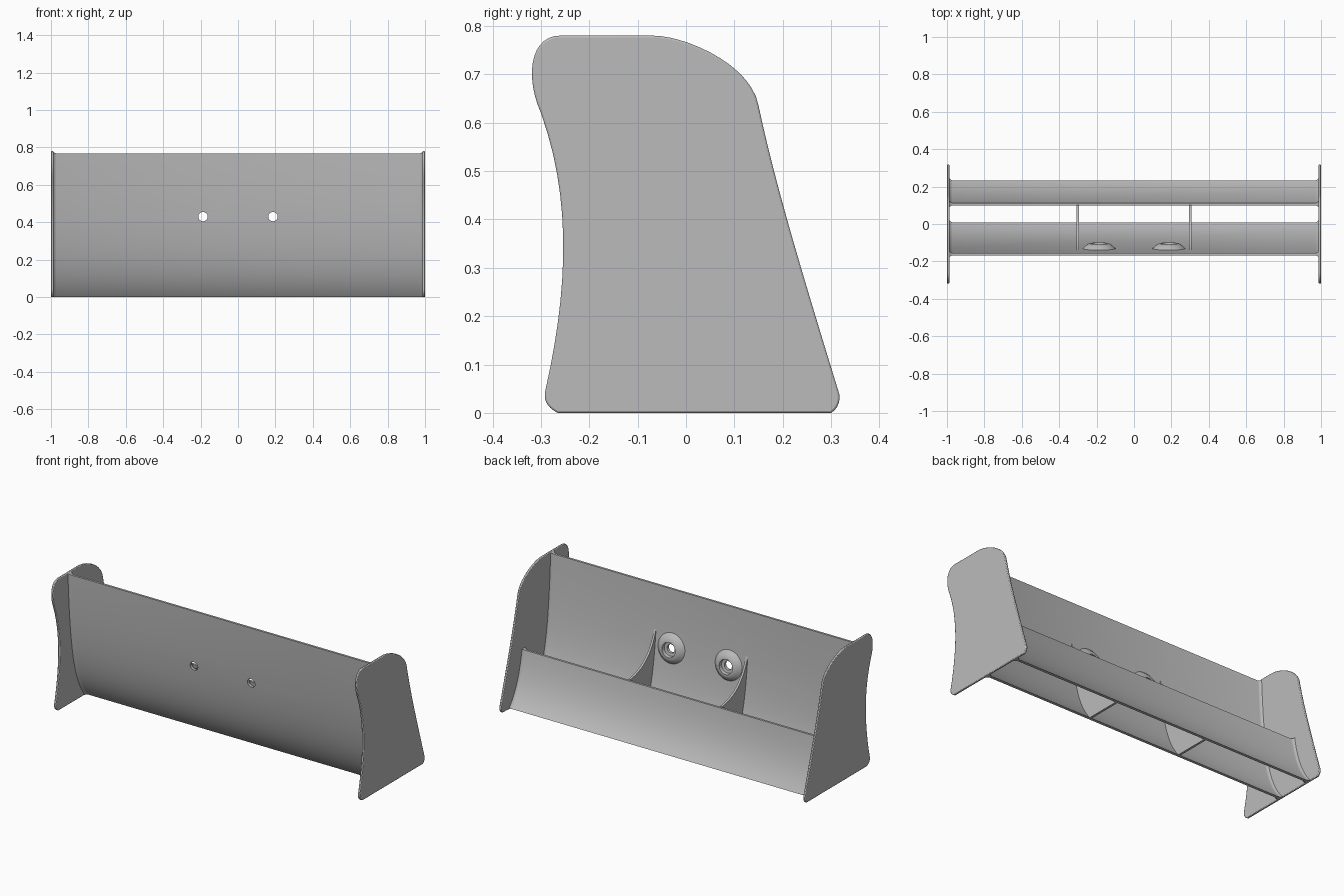
import bpy, bmesh, math
from mathutils import Vector
from mathutils.geometry import interpolate_bezier

if "Cube" in bpy.data.objects:
    bpy.data.objects.remove(bpy.data.objects["Cube"], do_unlink=True)

# Single plain grey plastic
grey = bpy.data.materials.new("light grey plastic")
grey.use_nodes = True
grey.diffuse_color = (0.5, 0.5, 0.5, 1)
grey.node_tree.nodes["Principled BSDF"].inputs["Base Color"].default_value = (0.5, 0.5, 0.5, 1)

THICK = 0.013


def bezier(a, b, c, d, n=12):
    """Sample a 2D cubic curve."""
    pts = interpolate_bezier(*[Vector((p[0], p[1], 0)) for p in (a, b, c, d)], n)
    return [(p.x, p.y) for p in pts]


def finish(bm, name, angle=35):
    bmesh.ops.recalc_face_normals(bm, faces=bm.faces)
    mesh = bpy.data.meshes.new(name)
    bm.to_mesh(mesh)
    bm.free()
    mesh.materials.append(grey)
    ob = bpy.data.objects.new(name, mesh)
    bpy.context.collection.objects.link(ob)
    smooth(ob, angle)
    return ob


def smooth(ob, angle=35):
    bpy.ops.object.select_all(action='DESELECT')
    ob.select_set(True)
    bpy.context.view_layer.objects.active = ob
    bpy.ops.object.shade_smooth_by_angle(angle=math.radians(angle))


def loft(rings, closed=False):
    """Skin rings of points; cap the ends unless the loft closes on itself."""
    bm = bmesh.new()
    loops = [[bm.verts.new(p) for p in r] for r in rings]
    pairs = list(zip(loops, loops[1:]))
    if closed:
        pairs.append((loops[-1], loops[0]))
    for a, b in pairs:
        for i in range(len(a)):
            j = (i + 1) % len(a)
            bm.faces.new((a[i], a[j], b[j], b[i]))
    if not closed:
        bm.faces.new(loops[0])
        bm.faces.new(loops[-1])
    return bm


def slab(name, outline, x0, x1):
    return finish(loft([[(x, y, z) for y, z in outline] for x in (x0, x1)]), name)


# Centre line shared by both blades
CURVE = bezier((0, 0), (-0.10, 0.12), (-0.14, 0.30), (-0.162, 0.768), 40)


def blade_section(line, extra):
    """Closed y-z section around a centre line, thickened by extra."""
    back, front = [], []
    for i, (y, z) in enumerate(line):
        a, b = line[max(i - 1, 0)], line[min(i + 1, len(line) - 1)]
        slope = (b[0] - a[0]) / (b[1] - a[1])
        half = (THICK / 2 + extra) * math.sqrt(1 + slope * slope)
        if i == len(line) - 1:
            z += extra * 0.8
        back.append((y + half, z))
        front.append((y - half, z))
    return back + front[::-1]


def blade(name, line):
    # Ends flare out into fillets against the end plates
    flare = [(0.99, 0.013), (0.983, 0.006), (0.977, 0.002), (0.971, 0)]
    stations = [(-x, e) for x, e in flare] + flare[::-1]
    return finish(loft([[(x, y, z) for y, z in blade_section(line, e)]
                        for x, e in stations]), name)


main_blade = blade("main_blade", CURVE)
rear_line = [(y + 0.225, z) for y, z in CURVE if z < 0.315]
blade("rear_blade", rear_line)

# Mounting holes and the bosses round them
HOLE_X, HOLE_Z, HOLE_R = 0.187, 0.43, 0.025


def lathe_y(profile, cx, n=40):
    """Spin (radius, y) about a y axis, sheared to follow the blade."""
    rings = []
    for k in range(n):
        a = math.tau * k / n
        rings.append([(cx + r * math.cos(a), y - 0.1 * r * math.sin(a),
                       HOLE_Z + r * math.sin(a)) for r, y in profile])
    return loft(rings, closed=True)


for side, label in ((1, "left"), (-1, "right")):
    cx = side * HOLE_X
    bpy.ops.mesh.primitive_cylinder_add(vertices=40, radius=HOLE_R, depth=0.3,
                                        location=(cx, -0.13, HOLE_Z),
                                        rotation=(math.pi / 2, 0, 0))
    cutter = bpy.context.object
    cutter.name = "hole_cutter"
    cutter.hide_render = True
    cut = main_blade.modifiers.new("hole", 'BOOLEAN')
    cut.object = cutter
    cut.operation = 'DIFFERENCE'
    cut.solver = 'EXACT'
    bpy.context.view_layer.objects.active = main_blade
    bpy.ops.object.modifier_apply(modifier="hole")
    bpy.data.objects.remove(cutter, do_unlink=True)
    boss = [(HOLE_R, -0.134), (HOLE_R, -0.126), (0.041, -0.124), (0.043, -0.104),
            (0.052, -0.104), (0.07, -0.114), (0.088, -0.131)]
    finish(lathe_y(boss, cx), label + "_mount_boss")
smooth(main_blade)

# Stays joining the blades, with a swept upper edge
stay = [p for p in CURVE if p[1] < 0.51]
stay += bezier((-0.145, 0.53), (-0.105, 0.38), (-0.02, 0.32), (0.10, 0.305), 14)
stay += [p for p in rear_line[::-1] if p[1] < 0.3]
for side, label in ((1, "left"), (-1, "right")):
    slab(label + "_stay", stay, side * 0.3 - THICK / 2, side * 0.3 + THICK / 2)

# End plates
segments = [
    ((-0.265, 0), (-0.285, 0.01), (-0.297, 0.025), (-0.29, 0.05)),
    ((-0.29, 0.05), (-0.245, 0.25), (-0.235, 0.44), (-0.30, 0.62)),
    ((-0.30, 0.62), (-0.335, 0.70), (-0.32, 0.78), (-0.26, 0.78)),
    ((-0.07, 0.78), (0.0, 0.78), (0.135, 0.72), (0.15, 0.635)),
    ((0.15, 0.635), (0.185, 0.47), (0.24, 0.29), (0.315, 0.045)),
    ((0.315, 0.045), (0.321, 0.03), (0.316, 0.01), (0.30, 0)),
]
outline = []
for s in segments:
    outline += [p for p in bezier(*s, 14) if not outline or
                math.dist(p, outline[-1]) > 1e-4]
for side, label in ((1, "left"), (-1, "right")):
    plate = slab(label + "_end_plate", outline, side * 0.987, side)
    bevel = plate.modifiers.new("edge_round", 'BEVEL')
    bevel.width = 0.004
    bevel.segments = 2
    bevel.limit_method = 'ANGLE'
    bevel.angle_limit = math.radians(60)
